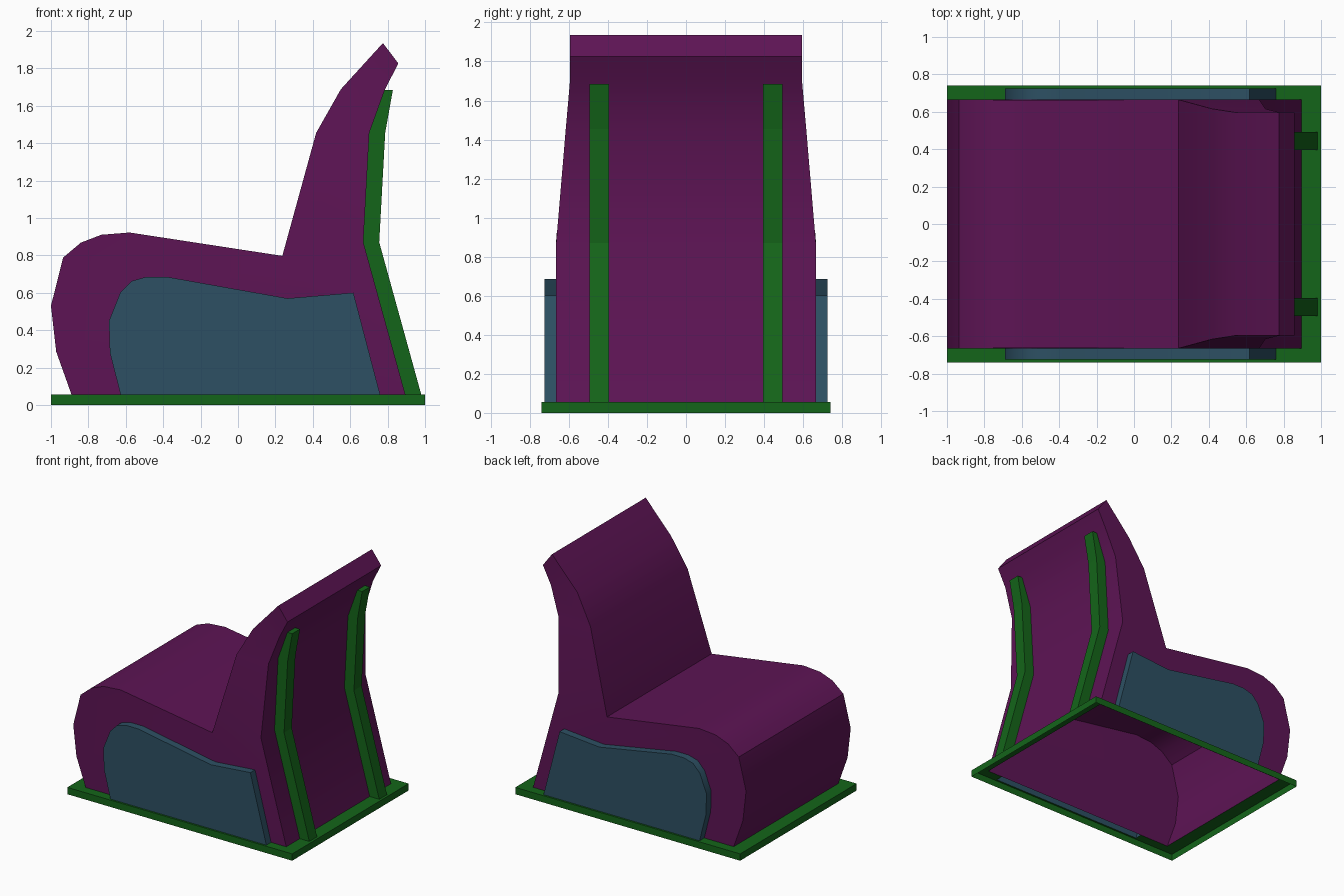
import bpy, bmesh, math

if "Cube" in bpy.data.objects:
    bpy.data.objects.remove(bpy.data.objects["Cube"])


def material(name, rgb):
    m = bpy.data.materials.new(name)
    m.diffuse_color = (*rgb, 1)
    m.use_nodes = True
    m.node_tree.nodes["Principled BSDF"].inputs["Base Color"].default_value = m.diffuse_color
    return m


PURPLE = material("purple_fabric", (0.11, 0.007, 0.09))
GREEN = material("green_frame", (0.007, 0.13, 0.01))
BLUE = material("blue_panel", (0.026, 0.08, 0.125))


def finish(bm, name, mat, smooth=False):
    bmesh.ops.recalc_face_normals(bm, faces=bm.faces)
    me = bpy.data.meshes.new(name)
    bm.to_mesh(me)
    bm.free()
    me.materials.append(mat)
    ob = bpy.data.objects.new(name, me)
    bpy.context.collection.objects.link(ob)
    if smooth:
        bpy.ops.object.select_all(action='DESELECT')
        ob.select_set(True)
        bpy.context.view_layer.objects.active = ob
        bpy.ops.object.shade_smooth_by_angle(angle=math.radians(32))
    return ob


def slab(name, profile, y0, y1, mat, skip=(), smooth=False, caps=(True, True)):
    """Extrude an x-z profile from y0 to y1; skip lists side edges left open."""
    bm = bmesh.new()
    a = [bm.verts.new((x, y0, z)) for x, z in profile]
    b = [bm.verts.new((x, y1, z)) for x, z in profile]
    n = len(profile)
    for i in range(n):
        if i not in skip:
            j = (i + 1) % n
            bm.faces.new((a[i], a[j], b[j], b[i]))
    for ring, use in ((a, caps[0]), (b, caps[1])):
        if use:
            bm.faces.new(ring)
    return finish(bm, name, mat, smooth)


T = 0.055  # height of the base frame

# Seat: hollow shell, open underneath, backrest narrowing to the top
seat = [(-.89, T), (-.972, .285), (-1, .53), (-.935, .788), (-.84, .868),
        (-.73, .91), (-.58, .922), (.237, .797), (.418, 1.455), (.55, 1.688),
        (.775, 1.935), (.857, 1.826), (.785, 1.685), (.702, 1.455),
        (.67, .87), (.895, T)]


def half_width(z):
    t = min(max((z - .9) / (1.69 - .9), 0), 1)
    return .665 - .07 * t


bm = bmesh.new()
sides = [[bm.verts.new((x, s * half_width(z), z)) for x, z in seat] for s in (-1, 1)]
L, R = sides
for i in range(len(seat) - 1):
    bm.faces.new((L[i], L[i + 1], R[i + 1], R[i]))
for v in sides:
    bm.faces.new(v[0:8] + v[14:16])
    for i, j in ((7, 14), (8, 13), (9, 12)):
        bm.faces.new((v[i], v[i + 1], v[j - 1], v[j]))if i < 9 else bm.faces.new(v[9:13])
finish(bm, "seat", PURPLE, True)

# Side panels, open underneath and towards the seat
panel = [(-.628, T), (-.685, .28), (-.69, .45), (-.63, .60), (-.57, .662),
         (-.49, .685), (-.38, .685), (.265, .57), (.617, .60), (.76, T)]
for s, side in ((-1, "front"), (1, "back")):
    slab(side + "_side_panel", panel, s * .665, s * .725, BLUE,
         skip=(9,), smooth=True, caps=(False, True))

# Bent posts behind the backrest
post = [(.895, T), (.67, .87), (.702, 1.455), (.785, 1.685),
        (.828, 1.685), (.787, 1.455), (.755, .87), (.98, T)]
for s, side in ((-1, "front"), (1, "back")):
    slab(side + "_back_post", post, s * .395, s * .493, GREEN)

# Base frame: outer walls and a top rim around the seat opening
bm = bmesh.new()
outer = [(-1, -.74), (1, -.74), (1, .74), (-1, .74)]
low = [bm.verts.new((x, y, 0)) for x, y in outer]
top = [bm.verts.new((x, y, T)) for x, y in outer]
for i in range(4):
    j = (i + 1) % 4
    bm.faces.new((low[i], low[j], top[j], top[i]))
half = [(-.89, .665), (-.628, .665), (-.628, .725), (.76, .725), (.76, .665), (.895, .665)]
front = [bm.verts.new((x, -y, T)) for x, y in half]
back = [bm.verts.new((x, y, T)) for x, y in half]
bm.faces.new([top[0], top[1]] + front[::-1])
bm.faces.new([top[3], top[2]] + back[::-1])
bm.faces.new((top[0], top[3], back[0], front[0]))
bm.faces.new((top[1], top[2], back[-1], front[-1]))
finish(bm, "base_frame", GREEN)
